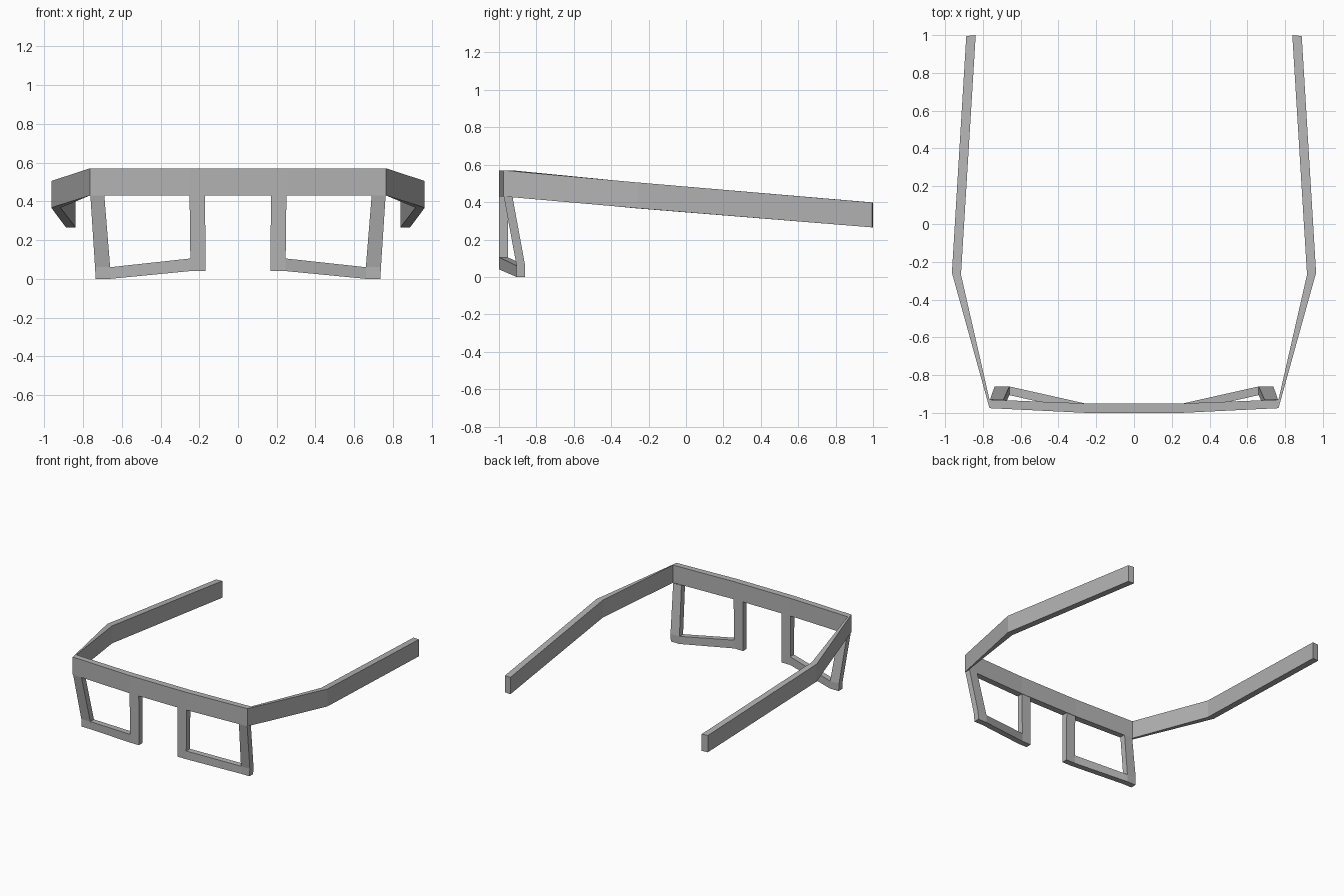
import bpy, bmesh

if "Cube" in bpy.data.objects:
    bpy.data.objects.remove(bpy.data.objects["Cube"])

# Dark grey frame colour
grey = bpy.data.materials.new("frame_grey")
grey.diffuse_color = (0.45, 0.45, 0.45, 1)
grey.use_nodes = True
grey.node_tree.nodes["Principled BSDF"].inputs["Base Color"].default_value = grey.diffuse_color


def sweep(name, sections, cap_end=False):
    """Skin four-point cross-sections into a flat-faced bar, mirrored over x = 0."""
    bm = bmesh.new()
    rings = [[bm.verts.new(p) for p in s] for s in sections]
    for a, b in zip(rings, rings[1:]):
        for i in range(4):
            j = (i + 1) % 4
            bm.faces.new((a[i], a[j], b[j], b[i]))
    if cap_end:
        bm.faces.new(rings[-1])
    bmesh.ops.remove_doubles(bm, verts=bm.verts, dist=0.0005)
    bmesh.ops.recalc_face_normals(bm, faces=bm.faces)
    mesh = bpy.data.meshes.new(name)
    bm.to_mesh(mesh)
    bm.free()
    mesh.materials.append(grey)
    ob = bpy.data.objects.new(name, mesh)
    bpy.context.collection.objects.link(ob)
    mirror = ob.modifiers.new("Mirror", 'MIRROR')
    mirror.use_axis[0] = True
    mirror.use_mirror_merge = False  # keeps the seam between the two halves
    return ob


def upright(outer, inner, z0, z1):
    """Vertical rectangular section between two plan points."""
    return [(*outer, z0), (*outer, z1), (*inner, z1), (*inner, z0)]


# Brow bar: flat in the middle, swept back slightly toward the hinges
hinge = upright((0.765, -0.975), (0.765, -0.93), 0.43, 0.57)
sweep("brow_bar", [
    upright((0, -1), (0, -0.95), 0.43, 0.57),
    upright((0.25, -1), (0.25, -0.95), 0.43, 0.57),
    hinge,
])

# Temple arms: continue from the hinge, bow outward and drop toward the ears
sweep("temple_arm", [
    hinge,
    upright((0.964, -0.258), (0.916, -0.268), 0.367, 0.505),
    upright((0.888, 0.995), (0.838, 1), 0.265, 0.398),
], cap_end=True)

# Lens rims: outer x, z / inner x, z / front y, from nose post round to outer post
rim_path = [
    (0.170, 0.430, 0.250, 0.430, -0.999),
    (0.168, 0.105, 0.246, 0.105, -0.999),
    (0.168, 0.040, 0.246, 0.105, -0.999),
    (0.246, 0.040, 0.246, 0.105, -0.999),
    (0.660, 0.000, 0.660, 0.060, -0.906),
    (0.735, 0.000, 0.660, 0.060, -0.906),
    (0.738, 0.060, 0.660, 0.060, -0.906),
    (0.762, 0.430, 0.690, 0.430, -0.974),
]
depth = 0.046
sweep("lens_rim", [
    [(ox, y, oz), (ix, y, iz), (ix, y + depth, iz), (ox, y + depth, oz)]
    for ox, oz, ix, iz, y in rim_path
])
